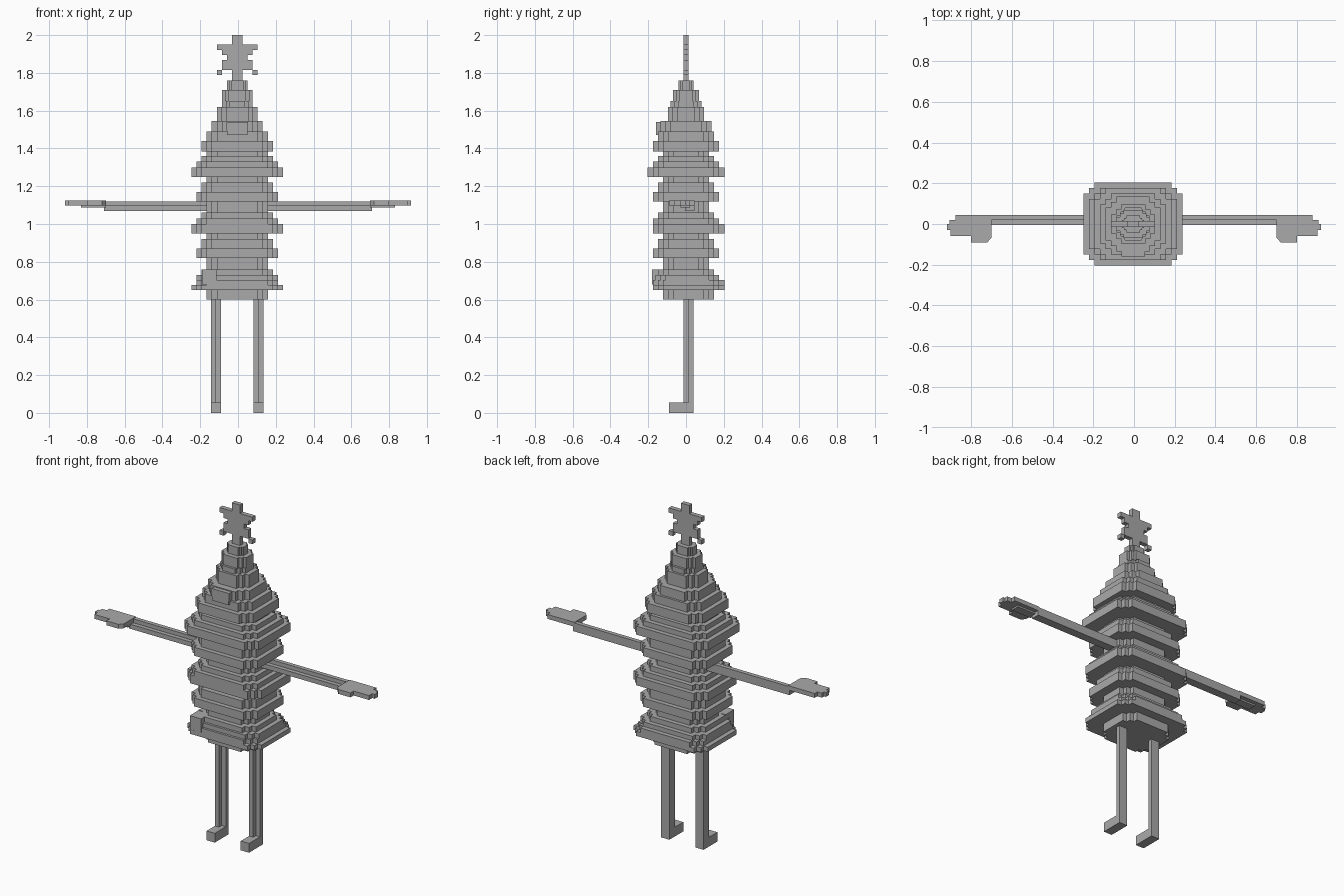
import bpy, bmesh

if "Cube" in bpy.data.objects:
    bpy.data.objects.remove(bpy.data.objects["Cube"])

U = 0.027      # block size
CX = -0.004    # body centre in x

grey = bpy.data.materials.new("plain grey")
grey.diffuse_color = (0.4, 0.4, 0.4, 1)
grey.use_nodes = True
grey.node_tree.nodes["Principled BSDF"].inputs["Base Color"].default_value = grey.diffuse_color


def finish(name, bm):
    bmesh.ops.recalc_face_normals(bm, faces=bm.faces)
    me = bpy.data.meshes.new(name)
    bm.to_mesh(me)
    bm.free()
    me.materials.append(grey)
    ob = bpy.data.objects.new(name, me)
    bpy.context.collection.objects.link(ob)
    return ob


def prism(bm, pts, extrude):
    """Closed outline of 3D points pushed along a vector."""
    f = bm.faces.new([bm.verts.new(p) for p in pts])
    top = bmesh.ops.extrude_face_region(bm, geom=[f], use_keep_orig=True)
    bmesh.ops.translate(bm, vec=extrude,
                        verts=[g for g in top["geom"] if isinstance(g, bmesh.types.BMVert)])


def box(bm, x0, x1, y0, y1, z0, z1):
    prism(bm, [(x0, y0, z0), (x1, y0, z0), (x1, y1, z0), (x0, y1, z0)], (0, 0, z1 - z0))


def outline(hx, y0, y1):
    """Rectangle with two-step notched corners, in blocks."""
    s = min(1, hx / 4, (y1 - y0) / 8)
    cy, hy = (y0 + y1) / 2, (y1 - y0) / 2
    q = [(hx, hy - 2 * s), (hx - s, hy - 2 * s), (hx - s, hy - s),
         (hx - 2 * s, hy - s), (hx - 2 * s, hy)]
    m = [(-x, y) for x, y in reversed(q)]
    full = q + m + [(-x, -y) for x, y in q] + [(-x, -y) for x, y in m]
    return [(CX + x * U, (cy + y) * U) for x, y in full]


# Tiered body: (bottom height, half width, front, back), widths in blocks
layers = [
    (0.60, 6, -4.5, 5.5),
    (0.65, 9, -6.5, 7.5), (0.677, 8, -6.5, 7.5), (0.704, 8, -6, 6.5),
    (0.73, 7, -5.5, 5.5), (0.76, 6, -4.5, 4.5),
    (0.82, 8, -6.5, 6.5), (0.87, 7, -5.5, 5.5), (0.92, 6, -4.5, 4.5),
    (0.95, 9, -6.5, 7.5), (1.00, 8, -6.5, 6.5), (1.03, 7, -5.5, 5.5), (1.06, 6, -4.5, 4.5),
    (1.12, 8, -6.5, 6.5), (1.17, 7, -5.5, 5.5), (1.22, 6, -4.5, 4.5),
    (1.25, 9, -7.5, 7.5), (1.30, 8, -6.5, 6.5), (1.33, 7, -5.5, 5.5), (1.36, 6, -4.5, 4.5),
    (1.385, 7, -6.5, 6.5), (1.44, 6, -5.5, 5.5), (1.49, 5, -5, 5),
    (1.545, 4, -3.5, 3.5), (1.62, 3, -3, 3), (1.65, 3, -2.5, 2.5), (1.71, 2, -1.5, 1.5),
]
bm = bmesh.new()
prev = None
for i, (z, hx, y0, y1) in enumerate(layers):
    z1 = layers[i + 1][0] if i + 1 < len(layers) else 1.76
    for zz in (z, z1):
        ring = [bm.verts.new((x, y, zz)) for x, y in outline(hx, y0, y1)]
        if prev:
            n = len(ring)
            for k in range(n):
                bm.faces.new((prev[k], prev[(k + 1) % n], ring[(k + 1) % n], ring[k]))
        else:
            bm.faces.new(ring)
        prev = ring
bm.faces.new(prev)
finish("tree_body", bm)

# Mouth plate on the upper front, and a bauble near the lower front corner
bm = bmesh.new()
box(bm, CX - 2 * U, CX + 2 * U, -0.16, -0.12, 1.47, 1.495)
box(bm, CX - 0.058, CX + 0.058, -0.16, -0.12, 1.495, 1.54)
finish("face_plate", bm)
bm = bmesh.new()
box(bm, -0.19, -0.115, -0.18, -0.1, 0.68, 0.76)
finish("bauble", bm)

# Star: half outline mirrored, one block thick
half = [(1, 2.0), (1, 1.95), (4, 1.95), (4, 1.922), (3, 1.922), (3, 1.895), (2, 1.895),
        (2, 1.868), (3, 1.868), (3, 1.815), (4, 1.815), (4, 1.79), (3, 1.79), (3, 1.815),
        (1, 1.815), (1, 1.75)]
half = [(x if (x, z) != (3, 1.815) or i == 9 else 2.99, z) for i, (x, z) in enumerate(half)]
pts = half + [(-x, z) for x, z in reversed(half)]
bm = bmesh.new()
prism(bm, [(CX + x * U, -U / 2, z) for x, z in pts], (0, U, 0))
finish("star", bm)

for side, s in (("left", -1), ("right", 1)):
    # Arm: tall back strip with a lower front strip
    bm = bmesh.new()
    box(bm, s * 0.14, s * 0.71, 0.02, 0.045, 1.07, 1.12)
    box(bm, s * 0.14, s * 0.71, -0.005, 0.02, 1.07, 1.097)
    finish(side + "_arm", bm)

    # Flat hand with stepped fingers and a thumb
    hand = [(0.70, 0.045), (0.875, 0.045), (0.875, 0.02), (0.905, 0.02), (0.905, 0.0),
            (0.917, 0.0), (0.917, -0.03), (0.90, -0.03), (0.90, -0.06), (0.80, -0.06),
            (0.80, -0.09), (0.72, -0.09), (0.70, -0.068)]
    bm = bmesh.new()
    prism(bm, [(s * x, y, 1.098) for x, y in hand], (0, 0, 0.026))
    box(bm, s * 0.70, s * 0.83, -0.03, 0.02, 1.088, 1.098)
    finish(side + "_hand", bm)

    # Leg: full-width back strip with a narrow front strip, and a foot
    cx = CX + s * 0.112
    bm = bmesh.new()
    box(bm, cx - U, cx + U, 0.013, 0.04, 0.055, 0.61)
    box(bm, cx - U, cx, -0.013, 0.013, 0.055, 0.61)
    finish(side + "_leg", bm)
    bm = bmesh.new()
    box(bm, cx - U, cx + U, -0.09, 0.04, 0, 0.055)
    finish(side + "_foot", bm)
